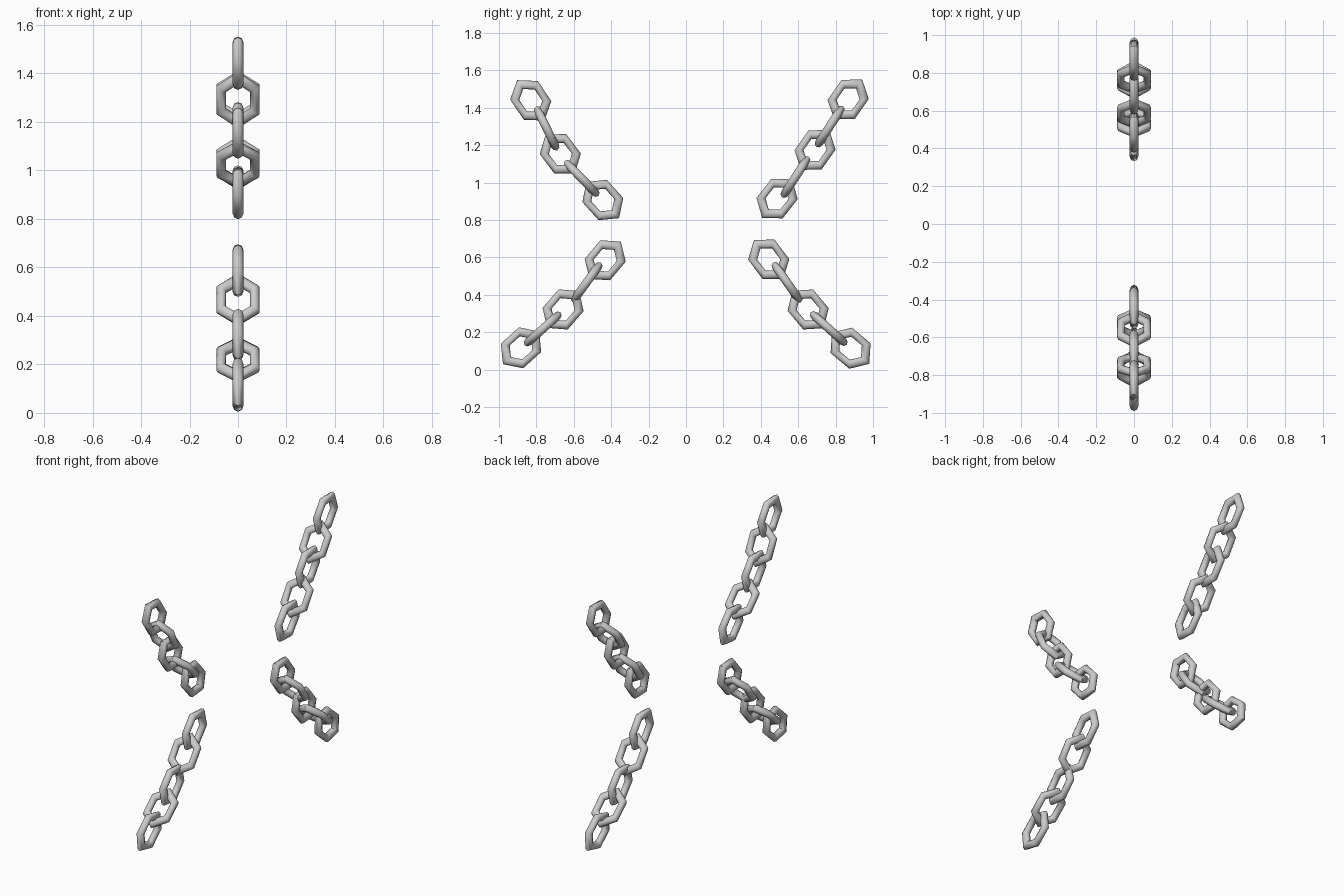
import bpy
from math import radians, cos, sin
from mathutils import Matrix, Vector

if "Cube" in bpy.data.objects:
    bpy.data.objects.remove(bpy.data.objects["Cube"])

STRETCH = 1.27

# each chain: (y, z, angle in the yz plane) per link, outer end first
chains = {
    "upper_right": [(.867, 1.445, 55), (.768, 1.30, 57), (.69, 1.175, 55),
                    (.585, 1.03, 57), (.487, .915, 52)],
    "upper_left": [(-.83, 1.44, 124), (-.745, 1.29, 116), (-.672, 1.154, 127),
                   (-.558, 1.023, 134), (-.445, .907, 132)],
    "lower_right": [(.88, .115, -40), (.763, .22, -42), (.653, .322, -50),
                    (.54, .467, -55), (.442, .59, -53)],
    "lower_left": [(-.882, .117, 42), (-.766, .218, 42), (-.657, .322, 49),
                   (-.531, .467, 54), (-.432, .585, 50)],
}


def add_link(name, y, z, angle, flat):
    # hexagonal ring, stretched along the chain
    bpy.ops.mesh.primitive_torus_add(major_segments=6, minor_segments=8,
                                     major_radius=.08, minor_radius=.0225)
    ob = bpy.context.object
    ob.name = name
    a = radians(angle)
    along = Vector((0, cos(a), sin(a)))
    normal = Vector((1, 0, 0)) if flat else Vector((0, -sin(a), cos(a)))
    side = normal.cross(along)
    m = Matrix((along * STRETCH, side, normal)).transposed().to_4x4()
    m.translation = (0, y, z)
    ob.data.transform(m)
    bpy.ops.object.shade_smooth_by_angle(angle=radians(50))


# four chains with alternating link planes
for chain, links in chains.items():
    for i, (y, z, angle) in enumerate(links):
        add_link(f"{chain}_chain_link_{i + 1}", y, z, angle, i % 2 == 0)
